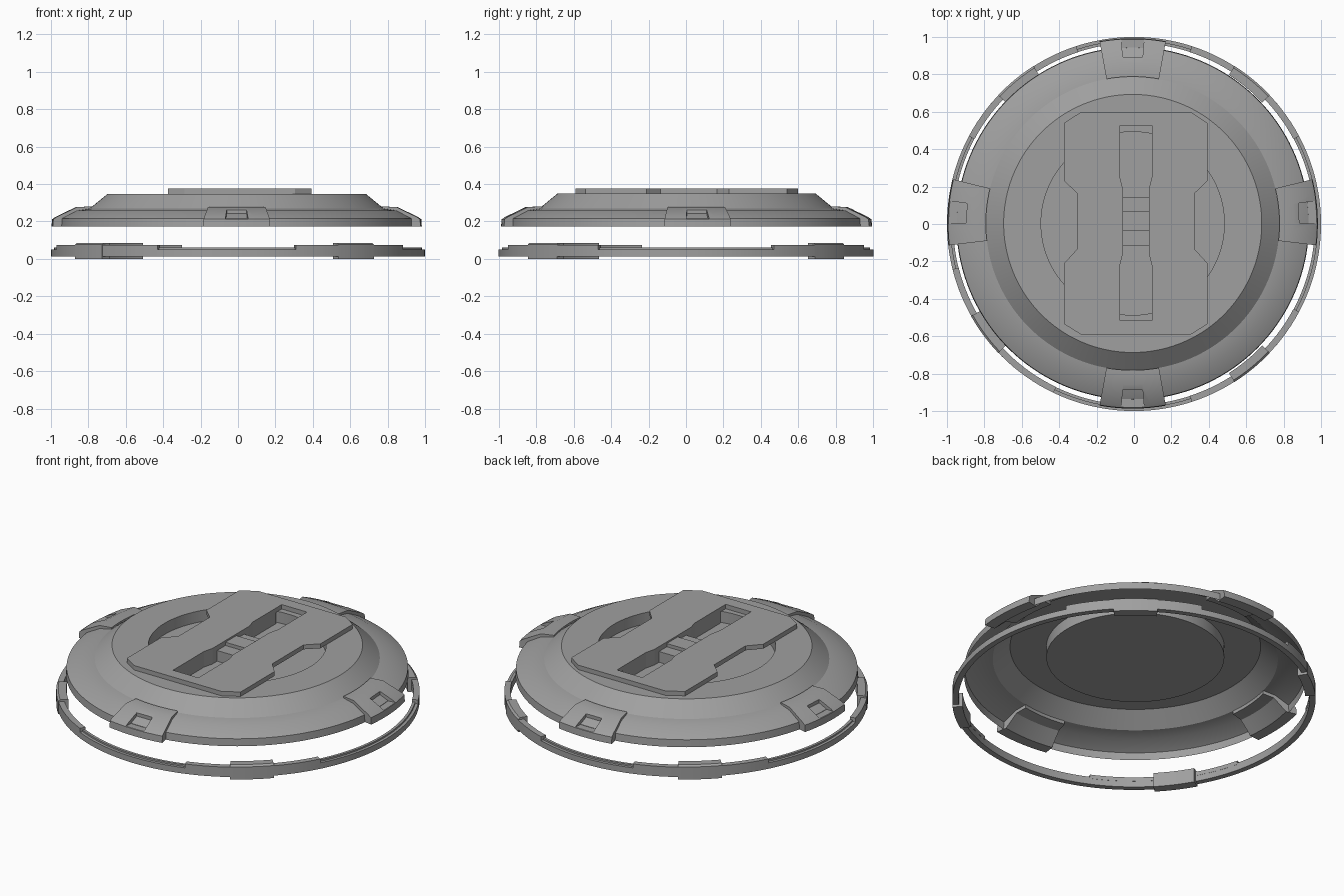
import bpy, bmesh
from math import radians, cos, sin, ceil
from mathutils import Vector, Matrix

cube = bpy.data.objects.get("Cube")
if cube:
    bpy.data.objects.remove(cube, do_unlink=True)

grey = bpy.data.materials.new("painted_grey_metal")
grey.use_nodes = True
grey.diffuse_color = (0.35, 0.35, 0.35, 1)
grey.node_tree.nodes["Principled BSDF"].inputs["Base Color"].default_value = (0.35, 0.35, 0.35, 1)

CENTRE = Vector((-0.007, 0.003, 0))


def finish(name, bm, location=(0, 0, 0)):
    bmesh.ops.remove_doubles(bm, verts=bm.verts, dist=1e-5)
    bmesh.ops.recalc_face_normals(bm, faces=bm.faces)
    mesh = bpy.data.meshes.new(name)
    bm.to_mesh(mesh)
    bm.free()
    mesh.materials.append(grey)
    obj = bpy.data.objects.new(name, mesh)
    obj.location = location
    bpy.context.collection.objects.link(obj)
    return obj


def activate(obj):
    bpy.ops.object.select_all(action="DESELECT")
    obj.select_set(True)
    bpy.context.view_layer.objects.active = obj


def smooth(obj):
    activate(obj)
    bpy.ops.object.shade_smooth_by_angle(angle=radians(28))


def cut(obj, cutter):
    bpy.context.view_layer.update()
    activate(obj)
    mod = obj.modifiers.new("cut", "BOOLEAN")
    mod.operation, mod.solver, mod.object = "DIFFERENCE", "EXACT", cutter
    bpy.ops.object.modifier_apply(modifier=mod.name)


def lathe(name, profile, start=0, end=360, closed=True, location=(0, 0, 0)):
    """Sweep a radius/height profile around z between two angles in degrees."""
    bm = bmesh.new()
    steps = ceil((end - start) / 2.5)
    rows = []
    for i in range(steps + 1):
        a = radians(start + (end - start) * i / steps)
        rows.append([bm.verts.new((r * cos(a), r * sin(a), z)) for r, z in profile])
    n = len(profile)
    for p, q in zip(rows, rows[1:]):
        for j in range(n if closed else n - 1):
            k = (j + 1) % n
            bm.faces.new((p[j], q[j], q[k], p[k]))
    if closed and end - start < 360:
        bm.faces.new(rows[0])
        bm.faces.new(rows[-1])
    return finish(name, bm, location)


def prism(name, outline, low, high):
    bm = bmesh.new()
    base = bm.faces.new([bm.verts.new((x, y, low)) for x, y in outline])
    top = bmesh.ops.extrude_face_region(bm, geom=[base])["geom"]
    bmesh.ops.translate(bm, vec=(0, 0, high - low),
                        verts=[v for v in top if isinstance(v, bmesh.types.BMVert)])
    return finish(name, bm)


def symmetric(half, mid=0.01):
    """Mirror a list of half-width/y points into a full outline."""
    return [(mid + x, y) for x, y in half] + [(mid - x, y) for x, y in reversed(half)]


# Main shell: sunken well, flat deck, steep shoulder, shallow slope and upright rim
smooth(lathe("disc_shell", [
    (0, 0.28), (0.49, 0.28), (0.49, 0.348), (0.69, 0.348), (0.785, 0.27),
    (0.86, 0.258), (0.94, 0.216), (0.943, 0.172)],
    closed=False, location=CENTRE))

# Four rim tabs, each with a pocket cut into its sloping top
for name, angle in (("left", 3.5), ("back", 90), ("right", 176.5), ("front", 270)):
    tab = lathe(name + "_tab", [
        (0.785, 0.25), (0.785, 0.28), (0.86, 0.277), (0.97, 0.224),
        (0.987, 0.212), (0.99, 0.172), (0.925, 0.172), (0.85, 0.24)],
        angle - 10.3, angle + 10.3, location=CENTRE)
    pocket = prism("pocket_cutter", [(0.89, -0.053), (1.05, -0.066), (1.05, 0.066), (0.89, 0.053)], 0.214, 0.4)
    pocket.matrix_world = Matrix.Translation(CENTRE) @ Matrix.Rotation(radians(angle), 4, "Z")
    cut(tab, pocket)
    bpy.data.objects.remove(pocket, do_unlink=True)
    smooth(tab)

# Notched top plate and the handle channel under it, opened by one waisted slot
plate = prism("top_plate", symmetric([
    (0.295, 0.598), (0.383, 0.54), (0.383, 0.23), (0.315, 0.165), (0.315, -0.135),
    (0.383, -0.21), (0.383, -0.535), (0.295, -0.59)]), 0.348, 0.375)
channel = prism("handle_channel", symmetric([(0.1, 0.47), (0.1, -0.465)]), 0.28, 0.35)
slot = prism("slot_cutter", symmetric([
    (0.085, 0.527), (0.085, 0.25), (0.07, 0.19), (0.07, -0.16),
    (0.085, -0.22), (0.085, -0.517)]), 0.2, 0.4)
for part in (plate, channel):
    cut(part, slot)
bpy.data.objects.remove(slot, do_unlink=True)

# Handle bridge across the waist: lower shelves either side of a raised bar
for name, y0, y1, top in (("back_shelf", 0.07, 0.145, 0.345), ("middle_bar", -0.035, 0.07, 0.365),
                          ("front_shelf", -0.115, -0.035, 0.345)):
    prism("handle_" + name, symmetric([(0.07, y1), (0.07, y0)]), 0.28, top)

# Separate lower ring with a stepped section
smooth(lathe("lower_ring", [
    (0.967, 0.014), (0.967, 0.06), (0.983, 0.06), (0.983, 0.05), (1.0, 0.05), (1.0, 0.014)]))

# Raised ring sections, each carrying a thick clamp
for name, start, end, clamp in (
        ("back_left", 28, 72, 50.5), ("back_right", 108, 152, 129.5),
        ("front_right", 194, 244.5, 216.5), ("front_left", 288, 332, 309.5)):
    smooth(lathe(name + "_raised_section", [
        (0.966, 0.05), (0.966, 0.074), (1.0, 0.074), (1.0, 0.05)], start, end))
    smooth(lathe(name + "_clamp", [
        (0.945, 0.0), (0.945, 0.086), (0.99, 0.086), (1.001, 0.076), (1.001, 0.0)],
        clamp - 7, clamp + 7))
